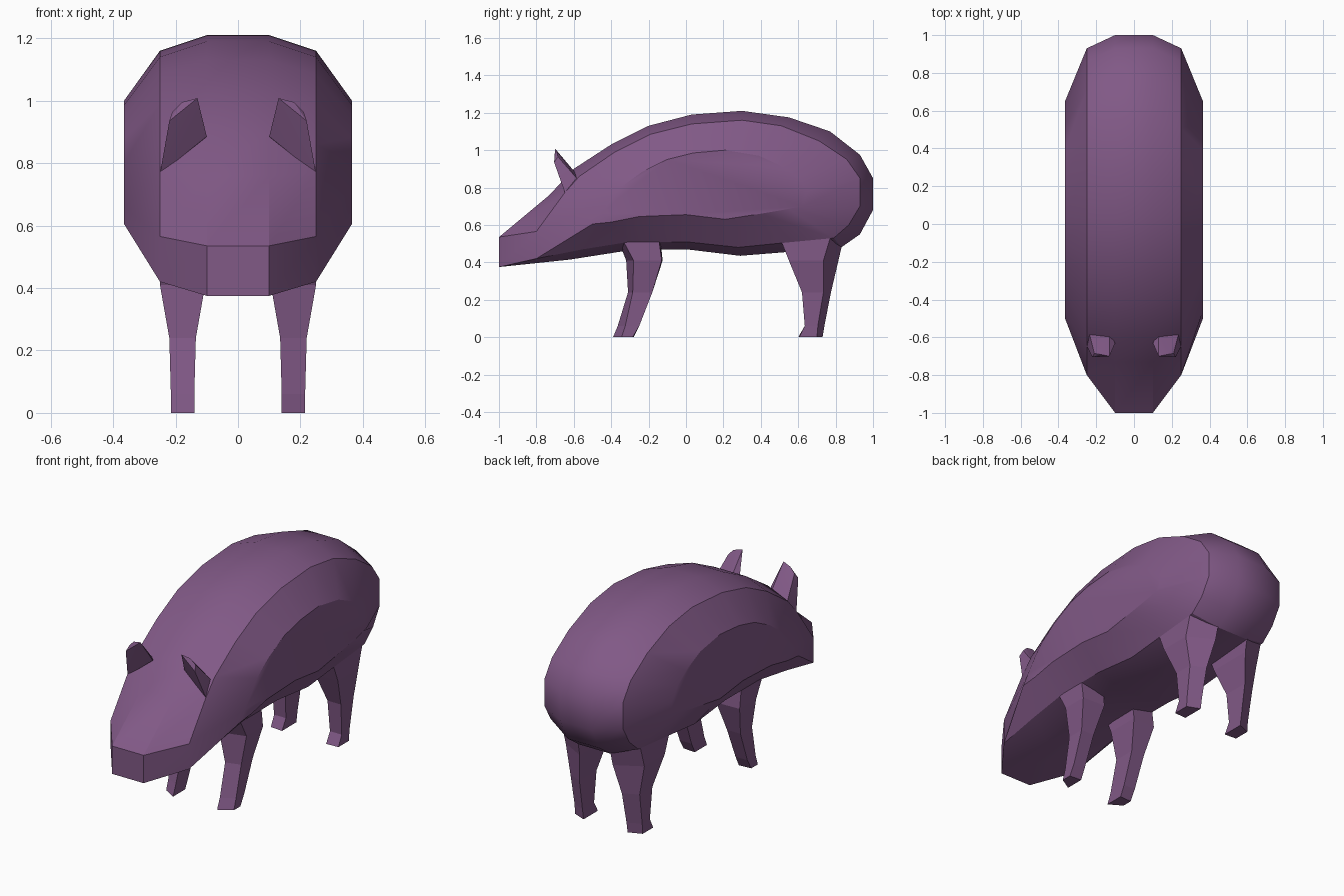
import bpy, bmesh, math

if "Cube" in bpy.data.objects:
    bpy.data.objects.remove(bpy.data.objects["Cube"])

skin = bpy.data.materials.new("dusky purple skin")
skin.diffuse_color = (0.22, 0.10, 0.24, 1)
skin.use_nodes = True
skin.node_tree.nodes["Principled BSDF"].inputs["Base Color"].default_value = skin.diffuse_color


def finish(name, bm, smooth=True):
    bmesh.ops.recalc_face_normals(bm, faces=bm.faces[:])
    me = bpy.data.meshes.new(name)
    bm.to_mesh(me)
    bm.free()
    me.materials.append(skin)
    ob = bpy.data.objects.new(name, me)
    bpy.context.collection.objects.link(ob)
    if smooth:
        bpy.ops.object.select_all(action='DESELECT')
        ob.select_set(True)
        bpy.context.view_layer.objects.active = ob
        bpy.ops.object.shade_smooth_by_angle(angle=math.radians(30))
    return ob


def loft(name, loops, smooth=True):
    """Skin equal-length closed loops of points and cap both ends."""
    bm = bmesh.new()
    rings = [[bm.verts.new(p) for p in lp] for lp in loops]
    n = len(rings[0])
    for a, b in zip(rings, rings[1:]):
        for i in range(n):
            j = (i + 1) % n
            bm.faces.new((a[i], a[j], b[j], b[i]))
    bm.faces.new(rings[0][::-1])
    bm.faces.new(rings[-1])
    return finish(name, bm, smooth)


# Body: side profiles (y, z) at three distances from the middle
middle = [(-1, .375), (-1, .535), (-.73, .76), (-.6, .9), (-.4, 1.03),
          (-.2, 1.13), (.03, 1.19), (.3, 1.21), (.55, 1.175), (.77, 1.1),
          (.93, .975), (1, .85), (1, .68), (.93, .55), (.83, .48),
          (.6, .46), (.29, .435), (0, .47), (-.3, .465), (-.62, .415)]
shoulder = [(-.8, .42), (-.8, .565), (-.65, .77), (-.57, .86), (-.38, .99),
            (-.19, 1.085), (.03, 1.14), (.3, 1.16), (.51, 1.13), (.71, 1.05),
            (.86, .95), (.93, .85), (.93, .7), (.87, .6), (.79, .53),
            (.58, .51), (.28, .48), (0, .51), (-.3, .51), (-.55, .47)]
flank = [(-.5, .605), (-.46, .66), (-.41, .73), (-.35, .8), (-.24, .88),
         (-.1, .95), (.04, .985), (.21, 1.0), (.39, .97), (.52, .91),
         (.6, .85), (.65, .78), (.65, .71), (.62, .7), (.55, .685),
         (.4, .66), (.21, .63), (0, .655), (-.25, .645), (-.4, .615)]
stations = [(-.365, flank), (-.25, shoulder), (-.10, middle),
            (.10, middle), (.25, shoulder), (.365, flank)]
loft("body", [[(x, y, z) for y, z in prof] for x, prof in stations])

# Legs: z, front inner y, front outer y, back inner y, back outer y, inner x, outer x
front_leg = [(0, -.39, -.345, -.28, -.285, .14, .215),
             (.06, -.365, -.325, -.25, -.25, .14, .215),
             (.24, -.31, -.285, -.18, -.18, .135, .22),
             (.41, -.32, -.28, -.125, -.13, .105, .25),
             (.56, -.38, -.36, -.14, -.15, .10, .25)]
hind_leg = [(0, .60, .605, .73, .70, .14, .215),
            (.06, .635, .635, .74, .705, .14, .215),
            (.24, .62, .62, .775, .735, .135, .22),
            (.41, .55, .55, .815, .735, .105, .25),
            (.56, .49, .49, .85, .78, .10, .25)]
# Ear corner points: front sheet, then back sheet
ear = [(.10, -.63, .885), (.13, -.70, 1.008), (.22, -.705, .935), (.25, -.645, .765),
       (.13, -.575, .86), (.18, -.69, .995), (.21, -.685, .965), (.235, -.585, .85)]

for side, s in (("left", 1), ("right", -1)):
    for name, rows in (("front_leg", front_leg), ("hind_leg", hind_leg)):
        loft(f"{side}_{name}",
             [[(s * xi, fi, z), (s * xo, fo, z), (s * xo, bo, z), (s * xi, bi, z)]
              for z, fi, fo, bi, bo, xi, xo in rows], smooth=False)
    bm = bmesh.new()
    for x, y, z in ear:
        bm.verts.new((s * x, y, z))
    bmesh.ops.convex_hull(bm, input=bm.verts[:])
    finish(f"{side}_ear", bm)
